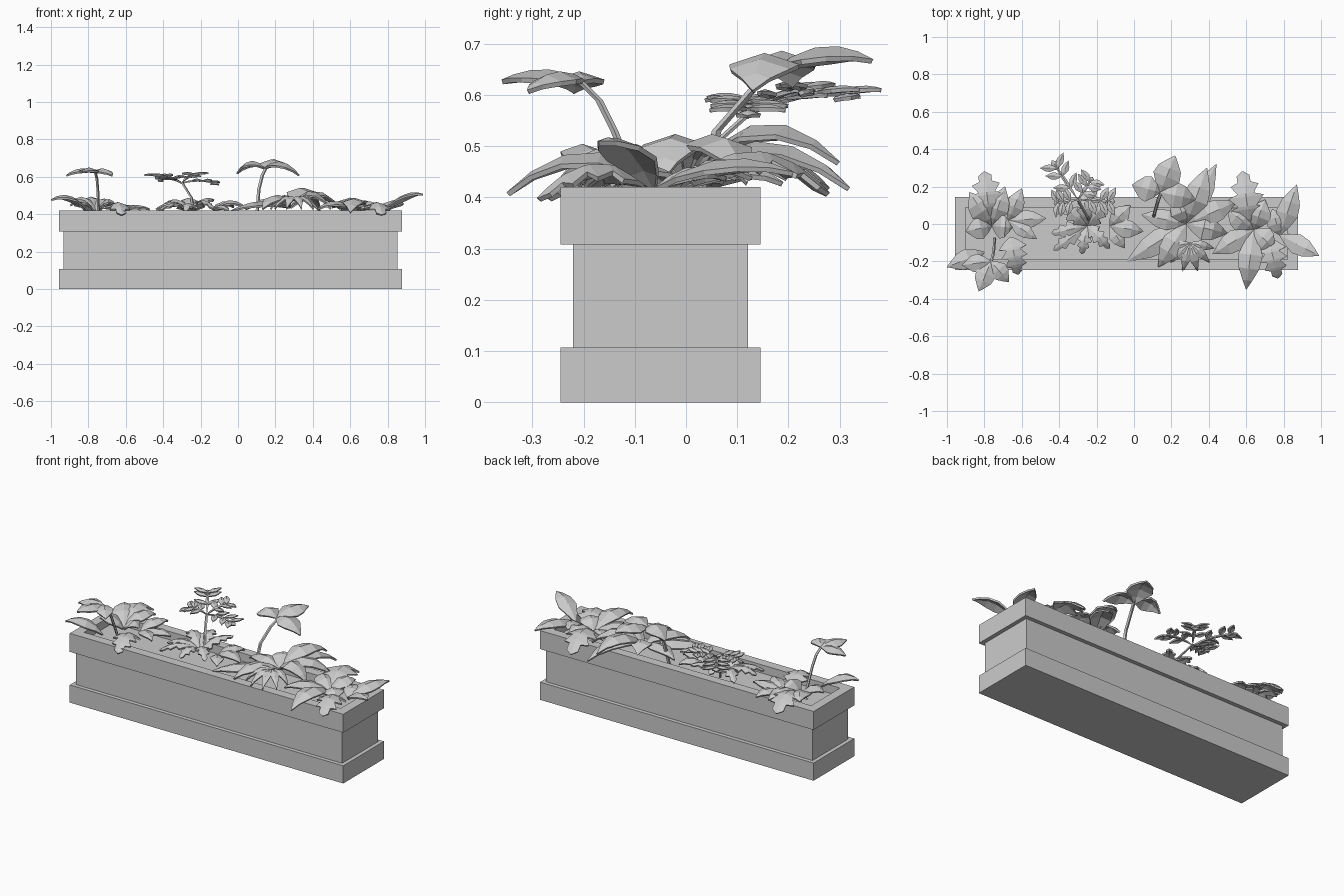
import bpy, bmesh, math
from mathutils import Vector

cube = bpy.data.objects.get("Cube")
if cube:
    bpy.data.objects.remove(cube, do_unlink=True)

grey = bpy.data.materials.new("plain grey")
grey.use_nodes = True
grey.diffuse_color = (.6, .6, .6, 1)
grey.node_tree.nodes["Principled BSDF"].inputs["Base Color"].default_value = (.6, .6, .6, 1)

# Outlines as (position along leaf, share of full width)
PLAIN = [(0, .06), (.18, .55), (.42, 1), (.65, .85), (.85, .4), (1, .02)]
LOBED = [(0, .1), (.1, .5), (.28, 1), (.34, .5), (.52, .95), (.58, .45),
         (.74, .75), (.8, .35), (.92, .35), (1, .05)]


def finish(bm, name, thickness=0):
    """Turn a bmesh into a named grey object."""
    mesh = bpy.data.meshes.new(name)
    bm.to_mesh(mesh)
    bm.free()
    mesh.materials.append(grey)
    obj = bpy.data.objects.new(name, mesh)
    bpy.context.scene.collection.objects.link(obj)
    if thickness:
        mod = obj.modifiers.new("leaf thickness", "SOLIDIFY")
        mod.thickness = thickness
        mod.offset = -1
    return obj


def leaf(bm, base, tip, width, arch, outline=PLAIN):
    """Arched leaf with a raised middle rib and drooping edges."""
    base, tip = Vector(base), Vector(tip)
    along = tip - base
    side = Vector((-along.y, along.x, 0)).normalized()
    rows = []
    for t, share in outline:
        rib = base + along * t
        rib.z += arch * 4 * t * (1 - t)
        half = side * width * share / 2
        drop = Vector((0, 0, width * share * .16))
        rows.append([bm.verts.new(p) for p in (rib + half - drop, rib, rib - half - drop)])
    for a, b in zip(rows, rows[1:]):
        for i in range(2):
            bm.faces.new((a[i], a[i + 1], b[i + 1], b[i]))


def plant(name, base, leaves, outline=PLAIN):
    """Leaves spreading from one point; each is x, y, z of tip, width, arch."""
    bm = bmesh.new()
    for x, y, z, width, arch in leaves:
        leaf(bm, base, (x, y, z), width, arch, outline)
    return finish(bm, name, .01)


def stalk(name, points, radius):
    """Five-sided tube through the points."""
    bm = bmesh.new()
    rings = []
    for p in points:
        rings.append([bm.verts.new(Vector(p) + Vector((math.cos(a), math.sin(a), 0)) * radius)
                      for a in (math.tau * k / 5 for k in range(5))])
    for a, b in zip(rings, rings[1:]):
        for i in range(5):
            j = (i + 1) % 5
            bm.faces.new((a[i], a[j], b[j], b[i]))
    bm.faces.new(rings[0][::-1])
    bm.faces.new(rings[-1])
    finish(bm, name)


# Planter trough: stacked rectangles (inset, height) from the bottom to the soil
bm = bmesh.new()
rings = []
for inset, z in [(0, 0), (0, .107), (.024, .107), (.024, .308), (0, .308),
                 (0, .42), (.056, .42), (.056, .37)]:
    hx, hy = .918 - inset, .195 - inset
    rings.append([bm.verts.new((sx * hx - .04, sy * hy - .05, z))
                  for sx, sy in ((-1, -1), (1, -1), (1, 1), (-1, 1))])
for a, b in zip(rings, rings[1:]):
    for i in range(4):
        j = (i + 1) % 4
        bm.faces.new((a[i], a[j], b[j], b[i]))
bm.faces.new(rings[0][::-1])
bm.faces.new(rings[-1])
finish(bm, "planter_trough")

# Plants at the two ends
plant("left_end_broad_leaves", (-.76, -.01, .41), [
    (-.9, -.04, .45, .12, .05), (-.88, .17, .47, .13, .05),
    (-.65, -.02, .45, .13, .05), (-.69, .2, .44, .12, .06)])
plant("left_end_side_leaf", (-.8, -.15, .42), [(-1, -.23, .48, .11, .05)])
plant("left_end_inner_leaves", (-.67, .02, .41), [
    (-.47, .03, .43, .1, .03), (-.6, .19, .43, .1, .04), (-.52, -.08, .43, .08, .03)])
plant("left_end_back_lobed_leaf", (-.77, .02, .43), [(-.8, .28, .42, .2, .07)], LOBED)
plant("left_end_front_lobed_leaf", (-.66, -.07, .43), [(-.62, -.27, .4, .15, .05)], LOBED)

plant("right_end_broad_leaves", (.64, -.03, .41), [
    (.6, -.35, .41, .13, .08), (.42, -.16, .43, .12, .05),
    (.75, -.13, .43, .13, .05), (.5, .08, .44, .13, .04),
    (.7, .13, .44, .13, .05)])
plant("right_end_side_leaves", (.78, -.06, .42), [
    (.99, -.17, .51, .11, .04), (.87, .21, .45, .12, .04), (.74, .08, .44, .1, .03)])
plant("right_end_back_lobed_leaf", (.62, .0, .43), [(.58, .28, .41, .2, .07)], LOBED)
plant("right_end_front_lobed_leaf", (.72, -.08, .43), [(.77, -.29, .4, .16, .05)], LOBED)

# Three-part leaves on tall stalks
stalk("left_tall_stalk", [(-.745, -.08, .38), (-.75, -.14, .53), (-.755, -.17, .59),
                          (-.765, -.21, .63)], .008)
plant("left_tall_leaves", (-.765, -.2, .63), [
    (-.83, -.36, .63, .11, .02), (-.92, -.22, .61, .1, .025), (-.67, -.31, .61, .1, .025)])
stalk("centre_tall_stalk", [(.1, .02, .38), (.11, .06, .53), (.13, .13, .61),
                            (.15, .18, .65)], .01)
plant("centre_tall_leaves", (.14, .17, .65), [
    (.22, .365, .67, .15, .035), (-.01, .21, .62, .14, .05), (.33, .13, .61, .14, .05)])

# Large arching plant right of centre
plant("arching_leaves", (.28, .0, .44), [
    (-.04, -.2, .42, .13, .04), (.13, -.23, .43, .13, .07),
    (.04, .05, .43, .11, .05), (.39, .3, .47, .14, .09),
    (.55, .12, .43, .13, .09), (.5, -.05, .43, .13, .09),
    (.22, .15, .45, .12, .06), (.44, .32, .42, .12, .08)])
plant("arching_star_leaves", (.3, -.1, .48), [
    (.3 + .13 * math.cos(a), -.13 + .13 * math.sin(a), .43, .05, .04)
    for a in (math.pi * k / 5 - math.pi for k in range(6))])

# Low plant left of centre
plant("low_leaves", (-.25, -.01, .42), [
    (-.44, -.05, .43, .1, .04), (-.43, -.14, .42, .09, .04),
    (-.28, -.16, .42, .09, .04), (-.13, -.13, .43, .09, .05),
    (-.41, .12, .44, .1, .05), (-.13, .14, .48, .1, .03),
    (-.27, .16, .47, .1, .04)], LOBED)
plant("low_inner_leaves", (-.13, -.01, .42), [
    (.05, -.04, .43, .1, .05), (-.02, .1, .44, .1, .04), (-.05, -.13, .42, .08, .03)])

# Feathery sprays of paired leaflets
hub = Vector((-.3, .13, .57))
stalk("feathery_stalk", [(-.23, .0, .38), (-.25, .04, .49), hub], .008)
for number, end in enumerate([(-.44, .34, .6), (-.22, .25, .61), (-.1, .12, .56), (-.43, .11, .58)]):
    end = Vector(end)
    rib = end - hub
    side = Vector((-rib.y, rib.x, 0)).normalized()
    bm = bmesh.new()
    leaf(bm, hub, end, .02, .02)
    for t in (.3, .6, .8):
        start = hub + rib * t + Vector((0, 0, .08 * t * (1 - t)))
        for s in (-1, 1):
            leaf(bm, start, start + side * s * .075 + rib * .2, .04, .008)
    leaf(bm, hub + rib * .75, end, .05, .01)
    finish(bm, f"feathery_spray_{number + 1}", .008)
